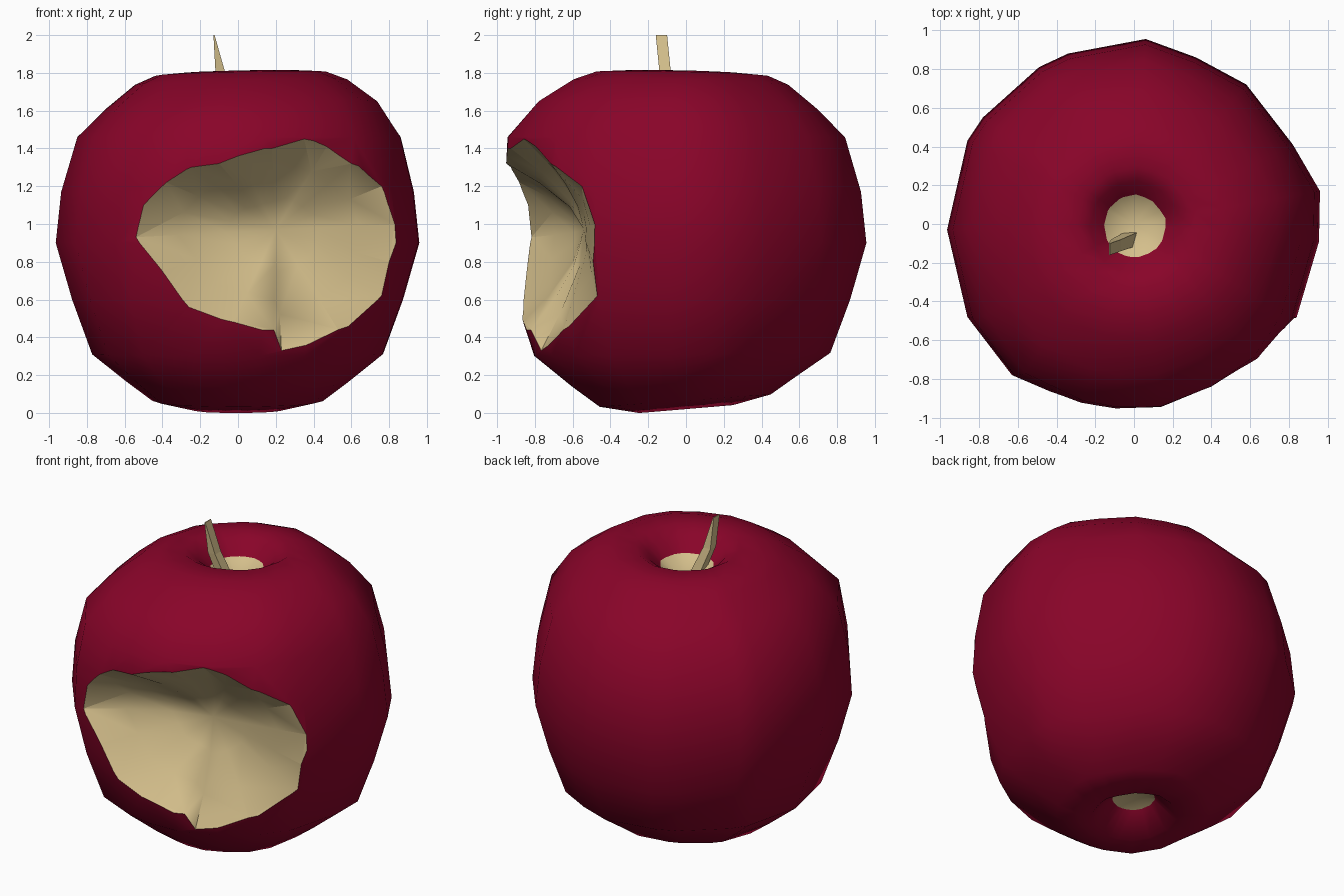
import bpy, bmesh, math
from mathutils import Vector
from mathutils.bvhtree import BVHTree

if "Cube" in bpy.data.objects:
    bpy.data.objects.remove(bpy.data.objects["Cube"])

def material(name, rgb):
    m = bpy.data.materials.new(name)
    m.diffuse_color = (*rgb, 1)
    m.use_nodes = True
    m.node_tree.nodes["Principled BSDF"].inputs["Base Color"].default_value = m.diffuse_color
    return m

skin = material("red_skin", (0.25, 0.0012, 0.022))
flesh = material("cream_flesh", (0.66, 0.52, 0.26))

def to_object(bm, name, mats):
    bmesh.ops.recalc_face_normals(bm, faces=bm.faces)
    me = bpy.data.meshes.new(name)
    bm.to_mesh(me)
    ob = bpy.data.objects.new(name, me)
    bpy.context.collection.objects.link(ob)
    for m in mats:
        me.materials.append(m)
    return ob

def skin_rings(bm, rings, start, end):
    """Bridge closed rings of points; close both ends with a pole."""
    vr = [[bm.verts.new(p) for p in r] for r in rings]
    n = len(vr[0])
    for a, b in zip(vr, vr[1:]):
        for i in range(n):
            j = (i + 1) % n
            bm.faces.new((a[i], a[j], b[j], b[i]))
    for ring, tip in ((vr[0], start), (vr[-1], end)):
        v = bm.verts.new(tip)
        for i in range(n):
            bm.faces.new((ring[i], ring[(i + 1) % n], v))

# Apple body: plan outline with hand-made irregularity, times a height profile
plan = [(.96, .17), (.82, .41), (.58, .72), (.32, .86), (.06, .955), (-.34, .88),
        (-.49, .81), (-.78, .55), (-.86, .43), (-.965, -.03), (-.86, -.48), (-.63, -.78),
        (-.29, -.92), (-.1, -.95), (.15, -.945), (.44, -.84), (.68, -.69),
        (.84, -.48), (.955, -.09)]
profile = [(.13, .14), (.26, .02), (.47, .065), (.61, .165), (.80, .31),
           (.91, .6), (1.0, .9), (.97, 1.17), (.89, 1.46), (.745, 1.63), (.585, 1.75),
           (.47, 1.795), (.32, 1.805), (.24, 1.76), (.165, 1.69)]

def ring(f, z):
    # front shoulder and front belly bulge; the top leans to the front right
    bulge = max(0, 1 - abs(z - 1.45) / .45) * .11 + max(0, 1 - abs(z - .4) / .5) * .07
    lean = .045 * max(0, min(1, (z - 1.4) / .2))
    out = []
    for x, y in plan:
        k = f * (1 + lean * (x - y) / 1.3)
        tilt = .09 * y * f * max(0, 1 - z / .35) + (.025 * (x - y) * f if z > 1.6 else 0)
        out.append((x * k, y * k * (1 + (bulge if y < 0 else 0)), max(0, z + tilt)))
    return out

bm = bmesh.new()
skin_rings(bm, [ring(f, z) for f, z in profile], (0, 0, .18), (0, 0, 1.58))
# Bare flesh shows at the bottom of both dimples
for f in bm.faces:
    c = f.calc_center_median()
    f.material_index = int(max(v.co.xy.length for v in f.verts) < .185)
    f.smooth = True
bmesh.ops.recalc_face_normals(bm, faces=bm.faces)
tree = BVHTree.FromBMesh(bm)
apple = to_object(bm, "apple_body", [skin, flesh])

# Bite cutter: bowl whose rim follows the bite outline on the skin
outline = [(-.54, .93), (-.5, 1.1), (-.38, 1.22), (-.25, 1.3), (-.1, 1.32), (0, 1.36), (.18, 1.4),
           (.35, 1.45), (.47, 1.41), (.6, 1.32), (.76, 1.2), (.83, 1.0), (.80, .8), (.76, .62),
           (.53, .44), (.23, .33), (.19, .44), (-.02, .48), (-.26, .56), (-.4, .75)]
centre = Vector((.2, -.54, .97))
rim = [tree.ray_cast(Vector((x, -2, z)), Vector((0, 1, 0)))[0] for x, z in outline]

def bowl(t):
    out = []
    for r in rim:
        p = centre.lerp(r, t)
        p.y = centre.y + (r.y - centre.y) * t ** 1.6
        out.append(p)
    return out

outer = bowl(1.05)
rings = [bowl(.35), bowl(.7), bowl(1), outer, [Vector((p.x, -1.4, p.z)) for p in outer]]
bm = bmesh.new()
skin_rings(bm, rings, centre, (.2, -1.4, .93))
for f in bm.faces:
    f.material_index = 1
    f.smooth = True
cutter = to_object(bm, "bite_cutter", [skin, flesh])
cutter.hide_render = True

cut = apple.modifiers.new("bite", 'BOOLEAN')
cut.operation = 'DIFFERENCE'
cut.solver = 'EXACT'
cut.object = cutter
bpy.context.view_layer.objects.active = apple
apple.select_set(True)
bpy.ops.object.modifier_apply(modifier="bite")
bpy.data.objects.remove(cutter)
bpy.ops.object.shade_smooth_by_angle(angle=math.radians(65))

# Keep the bite rim crisp where skin meets flesh
bm = bmesh.new()
bm.from_mesh(apple.data)
for e in bm.edges:
    if len({f.material_index for f in e.link_faces}) > 1:
        e.smooth = False
bm.to_mesh(apple.data)
bm.free()

# Stem: leaning four-sided splinter ending in a thin blade
def stem_ring(x, y, z, wx, wy):
    return [(x - wx, y - wy, z), (x + wx, y - wy, z), (x + wx, y + wy, z), (x - wx, y + wy, z)]

bm = bmesh.new()
skin_rings(bm, [stem_ring(.0, -.07, 1.56, .035, .035), stem_ring(-.093, -.11, 1.8, .026, .03),
                stem_ring(-.127, -.13, 2.0, .003, .03)], (0, -.07, 1.56), (-.127, -.13, 2.0))
to_object(bm, "stem", [flesh])
